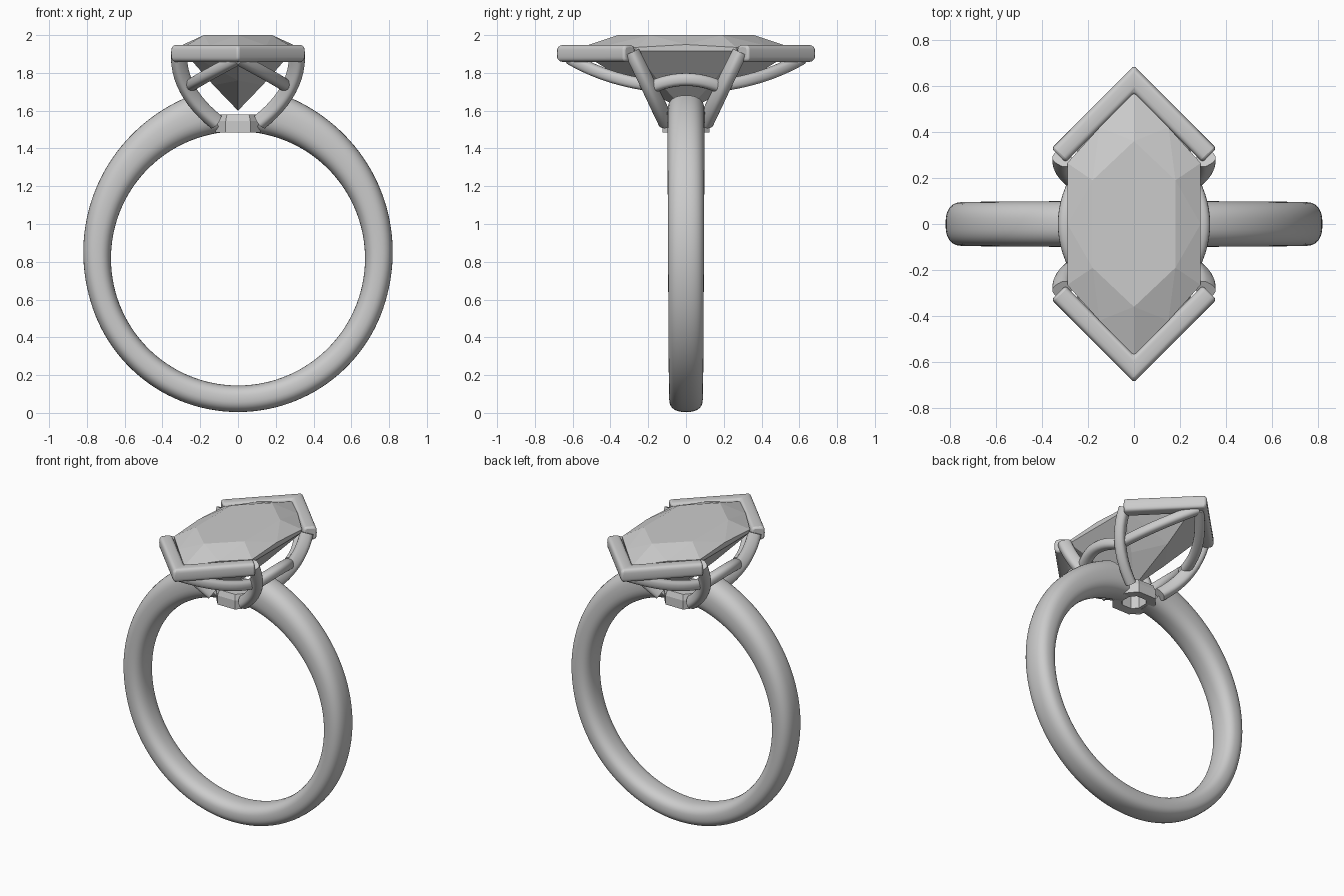
import bpy, bmesh, math
from mathutils import Vector as V

if "Cube" in bpy.data.objects:
    bpy.data.objects.remove(bpy.data.objects["Cube"])


def sgn_pow(v, p):
    return math.copysign(abs(v) ** p, v)


def oval(n, e):
    """Unit superellipse, e=2 is a circle, larger is boxier."""
    return [(sgn_pow(math.cos(2 * math.pi * i / n), 2 / e),
             sgn_pow(math.sin(2 * math.pi * i / n), 2 / e)) for i in range(n)]


def finish(name, bm, mirror=(False, False), smooth=True, bevel=0):
    bmesh.ops.recalc_face_normals(bm, faces=bm.faces)
    me = bpy.data.meshes.new(name)
    bm.to_mesh(me)
    bm.free()
    ob = bpy.data.objects.new(name, me)
    bpy.context.collection.objects.link(ob)
    if bevel:
        b = ob.modifiers.new("Bevel", 'BEVEL')
        b.width, b.segments, b.limit_method = bevel, 2, 'ANGLE'
        b.angle_limit = math.radians(50)
    if any(mirror):
        m = ob.modifiers.new("Mirror", 'MIRROR')
        m.use_axis = (mirror[0], mirror[1], False)
        m.use_mirror_merge = False
    if smooth:
        bpy.ops.object.select_all(action='DESELECT')
        ob.select_set(True)
        bpy.context.view_layer.objects.active = ob
        bpy.ops.object.shade_smooth_by_angle(angle=math.radians(35))
    return ob


def skin(rings, closed=False):
    bm = bmesh.new()
    vs = [[bm.verts.new(p) for p in r] for r in rings]
    n = len(vs[0])
    for a, b in zip(vs, vs[1:]):
        for i in range(n):
            j = (i + 1) % n
            bm.faces.new((a[i], a[j], b[j], b[i]))
    if closed:
        for i in range(n):
            j = (i + 1) % n
            bm.faces.new((vs[-1][i], vs[-1][j], vs[0][j], vs[0][i]))
    else:
        bm.faces.new(vs[0])
        bm.faces.new(vs[-1])
    return bm


def through(a, m, b, n=12):
    """Smooth path through three points."""
    a, m, b = V(a), V(m), V(b)
    c = 2 * m - (a + b) / 2
    return [(1 - t) ** 2 * a + 2 * t * (1 - t) * c + t * t * b
            for t in [i / n for i in range(n + 1)]]


def sweep(pts, w, h, up, e=2.5, n=20):
    """Sweep an oval of half width w and half height h, mitred at corners."""
    pts, up, rings = [V(p) for p in pts], V(up), []
    for i, p in enumerate(pts):
        t0 = (p - pts[i - 1]).normalized() if i else (pts[1] - p).normalized()
        t1 = (pts[i + 1] - p).normalized() if i < len(pts) - 1 else t0
        t = (t0 + t1).normalized()
        s = t.cross(up).normalized()
        u = s.cross(t).normalized()
        miter = 1 / max(t.dot(t0), 0.3)
        rings.append([p + s * (x * w * miter) + u * (y * h) for x, y in oval(n, e)])
    return skin(rings)


# Band: open ring, thicker shoulders, ends cut obliquely to clear the stone
C, RI, N = 0.8175, 0.6725, 120
rings = []
for k in range(N + 1):
    s = k / N * 2 - 1                      # -1..1, 0 at the bottom
    up = max(0, (abs(s) - 0.45) / 0.55) ** 1.6
    ro = 0.813 + 0.085 * up
    w = 0.089 + 0.011 * abs(s)
    ring = []
    for x, y in oval(36, 2.5):
        yy = (y + 1) / 2
        if y < 0:                          # flatter inside face
            yy = (1 - abs(y) ** 1.0) / 2
        end = math.radians(180 - (7 + 9 * yy))
        a = s * end
        r = RI + (ro - RI) * yy
        ring.append((r * math.sin(a), x * w, C - r * math.cos(a)))
    rings.append(ring)
finish("band", skin(rings))

# Gem: elongated hexagonal cut, faceted
bm = bmesh.new()
half = [(0, .36, 2.0), (.18, .19, 2.0),
        (0, .57, 1.93), (.29, .265, 1.935), (.29, .0, 1.95), (.15, .42, 1.945),
        (0, .57, 1.915), (.29, .265, 1.915),
        (0, .32, 1.76), (.13, .13, 1.735), (0, 0, 1.6)]
for p in {(x * a, y * b, z) for x, y, z in half for a in (1, -1) for b in (1, -1)}:
    bm.verts.new(p)
bmesh.ops.convex_hull(bm, input=bm.verts)
bmesh.ops.dissolve_limit(bm, angle_limit=0.01, verts=bm.verts, edges=bm.edges)
finish("gem", bm, smooth=False)

# Chevron caps holding both points of the gem
finish("chevron_claw", sweep([(.328, .298, 1.903), (0, .628, 1.903), (-.328, .298, 1.903)],
                             .043, .045, (0, 0, 1), e=3.5, n=28), (False, True), bevel=.012)

# Four curved prongs
finish("prong", sweep(through((.312, .285, 1.91), (.268, .19, 1.715), (.115, .105, 1.54)),
                      .034, .042, (.8, .6, 0), e=2.8), (True, True))

# Rails under the gem points
finish("point_rail", sweep(through((.25, .19, 1.735), (.165, .41, 1.785), (0, .61, 1.875)),
                           .032, .032, (0, 0, 1)), (True, True))

# Arched side rails over the shoulders
finish("side_rail", sweep(through((.25, -.18, 1.725), (.295, 0, 1.765), (.25, .18, 1.725)),
                          .036, .034, (0, 0, 1)), (True, False))

# Octagonal collet ring under the prongs
prof = [(1, 1.485), (1, 1.545), (.9, 1.58), (.55, 1.58), (.55, 1.49)]
plan = [(.12, .06), (.065, .125), (-.065, .125), (-.12, .06),
        (-.12, -.06), (-.065, -.125), (.065, -.125), (.12, -.06)]
finish("collet", skin([[(x * f, y * f, z) for f, z in prof] for x, y in plan], closed=True),
       smooth=False)
